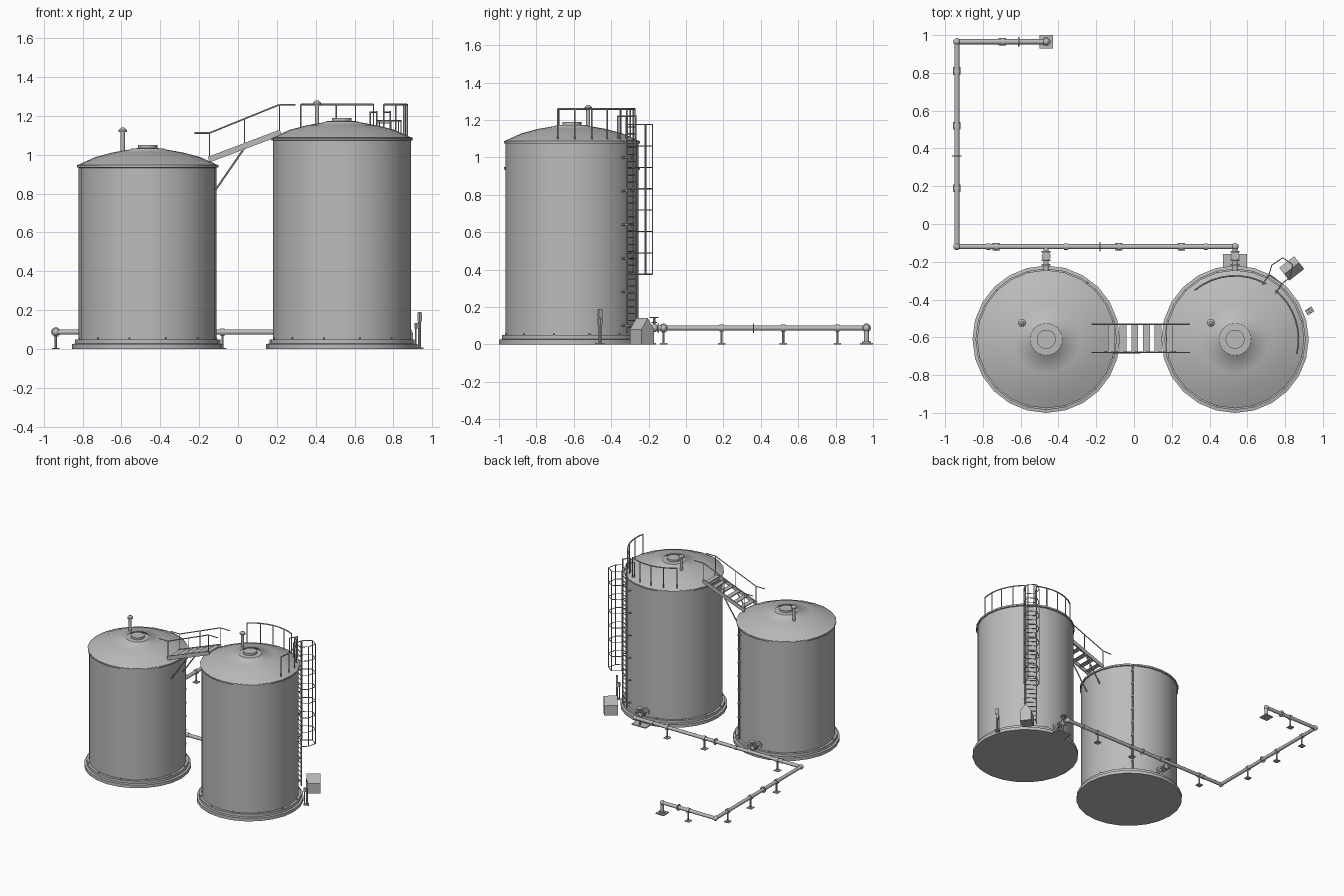
import bpy, bmesh, math
from mathutils import Vector, Matrix

if "Cube" in bpy.data.objects:
    bpy.data.objects.remove(bpy.data.objects["Cube"])

steel = bpy.data.materials.new("grey steel")
steel.diffuse_color = (0.5, 0.5, 0.5, 1)
steel.use_nodes = True
steel.node_tree.nodes["Principled BSDF"].inputs["Base Color"].default_value = steel.diffuse_color
CY = -0.61           # tank centre line
LX, RX = -0.465, 0.535
PZ = 0.087           # pipe height


def finish(name, bm, angle=35):
    bmesh.ops.recalc_face_normals(bm, faces=bm.faces)
    me = bpy.data.meshes.new(name)
    bm.to_mesh(me)
    bm.free()
    me.materials.append(steel)
    ob = bpy.data.objects.new(name, me)
    bpy.context.collection.objects.link(ob)
    bpy.ops.object.select_all(action='DESELECT')
    ob.select_set(True)
    bpy.context.view_layer.objects.active = ob
    bpy.ops.object.shade_smooth_by_angle(angle=math.radians(angle))
    return ob


def rod(bm, p, q, r, n=6, r2=None):
    p, q = Vector(p), Vector(q)
    d = q - p
    m = Matrix.Translation((p + q) / 2) @ d.to_track_quat('Z', 'Y').to_matrix().to_4x4()
    bmesh.ops.create_cone(bm, cap_ends=True, segments=n, radius1=r,
                          radius2=r if r2 is None else r2, depth=d.length, matrix=m)


def path(bm, pts, r, n=6):
    for a, b in zip(pts, pts[1:]):
        rod(bm, a, b, r, n)


def box(bm, c, s, rot=0):
    bmesh.ops.create_cube(bm, size=1, matrix=Matrix.Translation(c)
                          @ Matrix.Rotation(rot, 4, 'Z') @ Matrix.Diagonal((*s, 1)))


def ball(bm, c, r):
    bmesh.ops.create_uvsphere(bm, u_segments=12, v_segments=8, radius=r,
                              matrix=Matrix.Translation(c))


def lathe(bm, cx, cy, prof, n=24):
    vs = [bm.verts.new((cx + r, cy, z)) for r, z in prof]
    es = [bm.edges.new(e) for e in zip(vs, vs[1:])]
    bmesh.ops.spin(bm, geom=vs + es, cent=(cx, cy, 0), axis=(0, 0, 1),
                   angle=math.tau, steps=n)
    bmesh.ops.remove_doubles(bm, verts=bm.verts, dist=1e-5)


def polar(cx, r, deg, z):
    a = math.radians(deg)
    return Vector((cx + r * math.cos(a), CY + r * math.sin(a), z))


def tank(side, cx, h):
    # foundation ring
    bm = bmesh.new()
    lathe(bm, cx, CY, [(0, 0), (.39, 0), (.39, .025), (.374, .028), (.374, .05), (.35, .05)])
    for i in range(12):
        p = polar(cx, .364, 30 * i + 15, .048)
        rod(bm, p, p + Vector((0, 0, .01)), .005)
    finish(side + "_tank_base", bm)
    # shell with eave lip
    bm = bmesh.new()
    lathe(bm, cx, CY, [(.355, .04), (.355, h - .012), (.364, h - .01), (.364, h + .003)])
    finish(side + "_tank_shell", bm)
    # domed roof, shaded smooth into its collar
    bm = bmesh.new()
    lathe(bm, cx, CY, [(.366, h), (.27, h + .043), (.18, h + .067), (.087, h + .083),
                       (.085, h + .087)])
    finish(side + "_tank_roof", bm, 180)
    # hatch in the middle of the roof
    bm = bmesh.new()
    lathe(bm, cx, CY, [(.0855, h + .087), (.05, h + .089), (.05, h + .105), (0, h + .105)])
    finish(side + "_roof_hatch", bm)
    # vent pipe with cap
    bm = bmesh.new()
    x, y = cx - .128, CY + .087
    rod(bm, (x, y, h + .05), (x, y, h + .18), .011, 12)
    rod(bm, (x, y, h + .172), (x, y, h + .182), .021, 12)
    rod(bm, (x, y, h + .182), (x, y, h + .195), .021, 12, .008)
    finish(side + "_roof_vent", bm)


tank("left", LX, .945)
tank("right", RX, 1.085)

# stairs bridging the two roofs
bm = bmesh.new()
A, B = Vector((-.15, 0, .975)), Vector((.22, 0, 1.115))
slope = math.atan2(B.z - A.z, B.x - A.x)
for y in (-.53, -.68):
    m = Matrix.Translation((A + B) / 2 + Vector((0, y, 0))) @ Matrix.Rotation(-slope, 4, 'Y')
    bmesh.ops.create_cube(bm, size=1, matrix=m @ Matrix.Diagonal(((B - A).length, .008, .03, 1)))
for i in range(6):
    p = A.lerp(B, (i + .5) / 6)
    box(bm, (p.x, -.605, p.z + .004), (.036, .145, .007))
finish("stair_flight", bm)
bm = bmesh.new()
for y in (-.53, -.68):
    path(bm, [(-.225, y, 1.112), (-.147, y, 1.112), (.213, y, 1.258), (.296, y, 1.258)], .004)
    for x, z in ((-.147, .975), (.033, 1.045), (.213, 1.115)):
        rod(bm, (x, y, z), (x, y, z + .14), .003)
    rod(bm, (-.115, y, .82), (.033, y, 1.035), .005)
finish("stair_railing", bm)

# guard rail along the taller roof
bm = bmesh.new()
for a0, a1 in ((129, 61), (50, -13)):
    pts = [polar(RX, .336, a0 + (a1 - a0) * i / 8, 1.258) for i in range(9)]
    path(bm, pts, .005)
    for p in pts[::2]:
        rod(bm, (p.x, p.y, 1.095), p, .004)
finish("roof_guard_rail", bm)

# ladder with safety cage
LA = 56
out = polar(0, 1, LA, 0) - Vector((0, CY, 0))
tan = Vector((-out.y, out.x, 0))
foot = polar(RX, .383, LA, 0)


def at(t, d, z):
    return foot + tan * t + out * d + Vector((0, 0, z))


bm = bmesh.new()
for t in (-.042, .042):
    rod(bm, at(t, 0, .06), at(t, 0, 1.225), .005)
    path(bm, [at(t, 0, 1.22), at(t, -.06, 1.22), at(t, -.06, 1.1)], .004)
    for i in range(6):
        z = .1 + i * .18
        rod(bm, at(t, -.035, z), at(t, 0, z), .005)
for i in range(30):
    rod(bm, at(-.042, 0, .09 + i * .037), at(.042, 0, .09 + i * .037), .003)
finish("ladder", bm)
bm = bmesh.new()
hoop = [(-.042, 0), (-.058, .05), (-.032, .115), (.032, .115), (.058, .05), (.042, 0)]
for i in range(8):
    path(bm, [at(t, d, .375 + i * .1143) for t, d in hoop], .003)
for t, d in hoop[1:5]:
    rod(bm, at(t, d, .375), at(t, d, 1.175), .003)
finish("ladder_cage", bm)

# conduit on the shorter tank
bm = bmesh.new()
rod(bm, polar(LX, .362, 54, .05), polar(LX, .362, 54, .94), .006)
for i in range(8):
    rod(bm, polar(LX, .35, 54, .12 + i * .11), polar(LX, .375, 54, .12 + i * .11), .008)
finish("tank_conduit", bm)

# control cabinet with gabled top
bm = bmesh.new()
prof = [(-.043, 0), (.043, 0), (.043, .08), (0, .14), (-.043, .08)]
vs = [bm.verts.new((-.05, y, z)) for y, z in prof]
ext = bmesh.ops.extrude_face_region(bm, geom=[bm.faces.new(vs)])
bmesh.ops.translate(bm, vec=(.1, 0, 0),
                    verts=[v for v in ext['geom'] if isinstance(v, bmesh.types.BMVert)])
bmesh.ops.transform(bm, verts=bm.verts, matrix=Matrix.Translation((.835, -.235, 0))
                    @ Matrix.Rotation(math.radians(38), 4, 'Z'))
finish("control_cabinet", bm)

# small standpipe beside the taller tank
bm = bmesh.new()
rod(bm, (.935, -.46, 0), (.935, -.46, .19), .007, 8)
rod(bm, (.915, -.46, 0), (.915, -.46, .13), .004, 8)
box(bm, (.925, -.46, .12), (.03, .016, .03), .6)
box(bm, (.93, -.46, .004), (.04, .03, .008), .6)
box(bm, (.935, -.46, .165), (.014, .022, .045), .6)
finish("standpipe", bm)

# main pipe run with elbows
Y0, Y1, X0 = -.12, .965, -.938
run = [(RX, Y0, PZ), (X0, Y0, PZ), (X0, Y1, PZ), (LX, Y1, PZ)]
bm = bmesh.new()
path(bm, run, .0135, 12)
for p in run:
    ball(bm, p, .019)
finish("main_pipe", bm)

# pipe flanges and couplings
bm = bmesh.new()
for x, y, r, w in ((-.18, Y0, .025, .006), (-.61, Y1, .025, .006), (.38, Y0, .017, .02),
                   (-.36, Y0, .017, .02), (-.77, Y0, .017, .02)):
    rod(bm, (x - w / 2, y, PZ), (x + w / 2, y, PZ), r, 12)
rod(bm, (X0, .357, PZ), (X0, .363, PZ), .025, 12)
finish("pipe_flanges", bm)

# pipe supports: foot, post and clamp
bm = bmesh.new()
spots = [(x, Y0, 0) for x in (-.73, -.08, .25)] + [(-.697, Y1, 0)] + \
        [(X0, y, 1) for y in (.19, .52, .81)]
for x, y, along in spots:
    box(bm, (x, y, .003), (.04, .04, .006))
    rod(bm, (x, y, 0), (x, y, PZ - .01), .006, 8)
    d = Vector((0, .011, 0)) if along else Vector((.011, 0, 0))
    c = Vector((x, y, PZ))
    rod(bm, c - d, c + d, .019, 12)
finish("pipe_supports", bm)

# end riser and ground plates
bm = bmesh.new()
rod(bm, (LX, Y1, 0), (LX, Y1, PZ), .0135, 12)
rod(bm, (LX, Y1, .006), (LX, Y1, .016), .024, 12)
box(bm, (LX, Y1, .004), (.07, .07, .008))
box(bm, (RX, -.195, .004), (.125, .07, .008))
rod(bm, (RX, -.18, 0), (RX, -.18, PZ), .009, 8)
finish("ground_plates", bm)

# branch pipes with gate valves
for side, cx in (("left", LX), ("right", RX)):
    bm = bmesh.new()
    rod(bm, (cx, Y0, PZ), (cx, -.27, PZ), .0135, 12)
    for y in (-.148, -.192, -.215):
        rod(bm, (cx, y - .004, PZ), (cx, y + .004, PZ), .024, 12)
    ball(bm, (cx, -.17, PZ), .022)
    rod(bm, (cx, -.17, PZ), (cx, -.17, .145), .006, 8)
    rod(bm, (cx, -.17, .115), (cx, -.17, .12), .014, 12)
    rod(bm, (cx, -.17, .14), (cx, -.17, .147), .024, 12)
    rod(bm, (cx, -.25, PZ), (cx, -.262, PZ), .03, 12)
    finish(side + "_branch_valve", bm)
